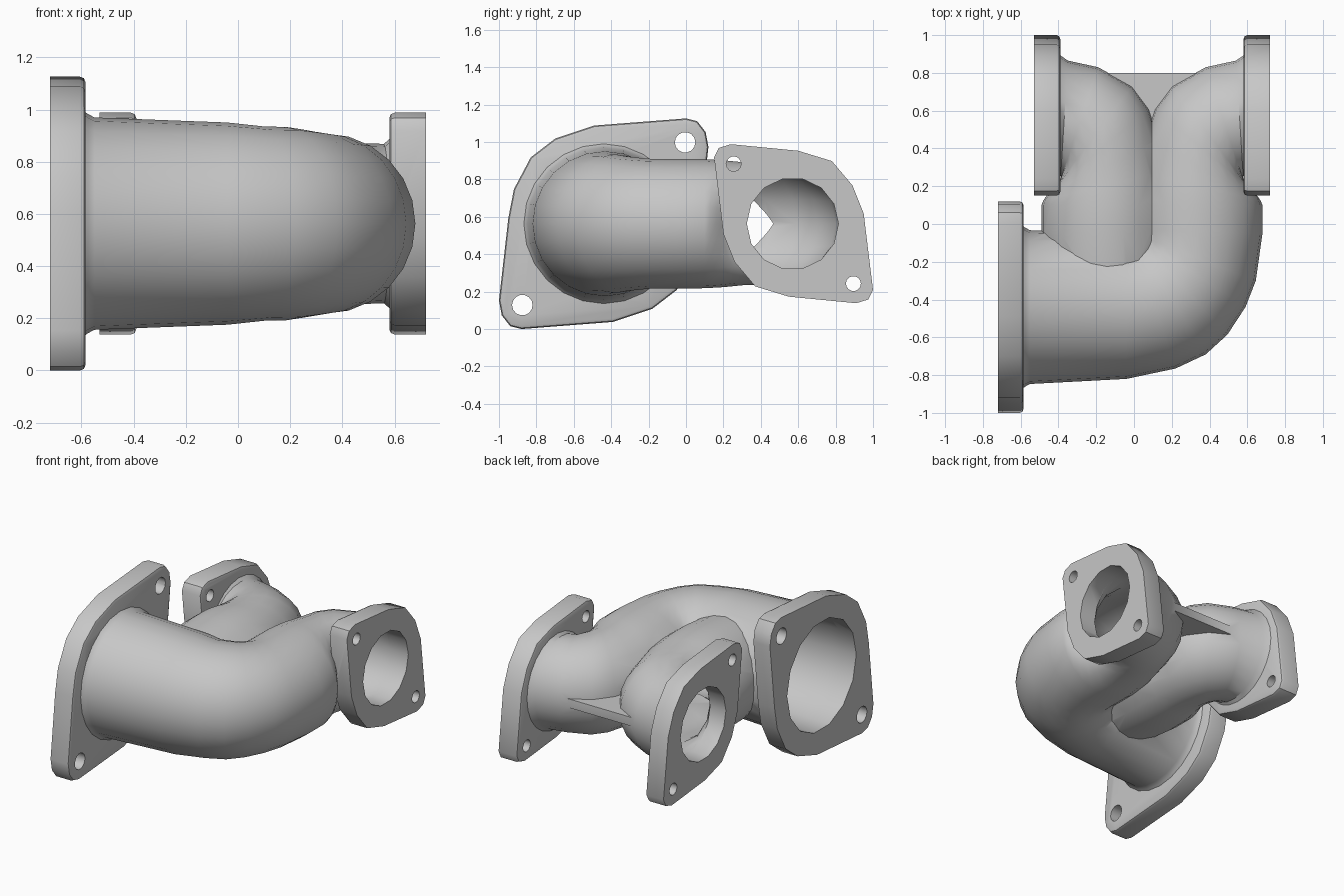
import bpy
import bmesh
from math import cos, sin, pi
from mathutils import Vector, Matrix

if "Cube" in bpy.data.objects:
    bpy.data.objects.remove(bpy.data.objects["Cube"], do_unlink=True)

MID_Z = 0.563     # height of every pipe centre
MID_X = 0.095     # plane between the two branches
GREY = (0.57, 0.57, 0.57, 1)

metal = bpy.data.materials.new("cast_grey")
metal.use_nodes = True
metal.diffuse_color = GREY
metal.node_tree.nodes["Principled BSDF"].inputs["Base Color"].default_value = GREY


def finish(bm, name):
    bmesh.ops.recalc_face_normals(bm, faces=bm.faces[:])
    mesh = bpy.data.meshes.new(name)
    bm.to_mesh(mesh)
    bm.free()
    mesh.materials.append(metal)
    obj = bpy.data.objects.new(name, mesh)
    bpy.context.collection.objects.link(obj)
    return obj


def tube(name, rows, sides):
    """Solid swept pipe; each row gives its right and left edge in plan."""
    bm = bmesh.new()
    rings = []
    for rx, ry, lx, ly in rows:
        right, left = Vector((rx, ry, MID_Z)), Vector((lx, ly, MID_Z))
        centre, arm = (right + left) / 2, (right - left) / 2
        up = Vector((0, 0, arm.length))
        rings.append([bm.verts.new(centre + arm * cos(2 * pi * i / sides)
                                   + up * sin(2 * pi * i / sides)) for i in range(sides)])
    for a, b in zip(rings, rings[1:]):
        for i in range(sides):
            j = (i + 1) % sides
            bm.faces.new((a[i], a[j], b[j], b[i]))
    bm.faces.new(rings[0][::-1])
    bm.faces.new(rings[-1])
    return finish(bm, name)


def prism(name, points, shift, bevel_x=None):
    """Extruded outline, with the rim at bevel_x softened."""
    bm = bmesh.new()
    face = bm.faces.new([bm.verts.new(p) for p in points])
    new = bmesh.ops.extrude_face_region(bm, geom=[face], use_keep_orig=True)["geom"]
    bmesh.ops.translate(bm, vec=shift, verts=[g for g in new if isinstance(g, bmesh.types.BMVert)])
    if bevel_x is not None:
        rim = [e for e in bm.edges if all(abs(v.co.x - bevel_x) < 1e-4 for v in e.verts)]
        bmesh.ops.bevel(bm, geom=rim, offset=0.02, segments=2, profile=0.5, affect='EDGES')
    return finish(bm, name)


def drill(name, x, y, z, radius):
    bm = bmesh.new()
    bmesh.ops.create_cone(bm, cap_ends=True, segments=14, radius1=radius, radius2=radius, depth=0.4,
                          matrix=Matrix.Translation((x, y, z)) @ Matrix.Rotation(pi / 2, 4, 'Y'))
    return finish(bm, name)


def combine(obj, other, operation):
    mod = obj.modifiers.new(operation.lower(), 'BOOLEAN')
    mod.operation = operation
    mod.solver = 'EXACT'
    mod.use_self = True
    mod.object = other
    bpy.context.view_layer.objects.active = obj
    bpy.ops.object.modifier_apply(modifier=mod.name)


def discard(objs):
    for o in objs:
        bpy.data.objects.remove(o, do_unlink=True)


def mirrored(rows):
    return [(2 * MID_X - rx, ry, 2 * MID_X - lx, ly) for rx, ry, lx, ly in rows]


def shrink(rows, f=0.9):
    out = []
    for rx, ry, lx, ly in rows:
        cx, cy = (rx + lx) / 2, (ry + ly) / 2
        out.append((cx + (rx - cx) * f, cy + (ry - cy) * f, cx + (lx - cx) * f, cy + (ly - cy) * f))
    return out


# Plan edges of the pipes
collar = [(-.61, -.885, -.61, .005), (-.575, -.86, -.575, -.02), (-.55, -.847, -.55, -.033)]
trunk = [(-.04, -.82, -.04, -.045), (.22, -.765, -.02, -.06), (.38, -.69, -.01, -.06),
         (.495, -.585, 0, -.06), (.59, -.44, 0, -.055), (.645, -.3, 0, -.05)]
elbow = [(.68, -.05, -.01, -.03), (.68, .1, -.01, .1), (.67, .125, .01, .28), (.645, .16, .055, .45),
         (.615, .19, .11, .61), (.59, .215, .2, .73), (.575, .245, .38, .83)]
outlet = [(.578, .255, .54, .865), (.605, .22, .605, .91)]
stub = [(.655, -.3, .01, -.3)]
mouth = [(.6, .325, .6, .815), (.8, .325, .8, .815)]

# Forked pipe body with the web between its branches
body = tube("pipe_body", collar + trunk + elbow + outlet, 24)
branch = tube("side_branch", mirrored(stub + elbow + outlet), 24)
web = prism("web", [(-.2, .8, .535), (.39, .8, .535), (MID_X, .5, .535)], (0, 0, .06))
for part in (branch, web):
    combine(body, part, 'UNION')
discard([branch, web])

# Passages
inlet = [(-.8, -.815, -.8, -.065), (-.55, -.813, -.55, -.067)]
main_bore = tube("main_bore", inlet + shrink(trunk + elbow) + mouth, 14)
side_bore = tube("side_bore", mirrored(shrink(stub + elbow) + mouth), 14)
for bore in (main_bore, side_bore):
    combine(body, bore, 'DIFFERENCE')

# Flange outlines: half of each, repeated by a half turn
big_half = [(.44, .563), (.5, .548), (.545, .49), (.56, .41), (.51, -.03), (.48, -.185),
            (.39, -.355), (.26, -.455), (.05, -.525)]
small_half = [(-.425, .355), (-.40, .405), (-.335, .425), (.025, .39), (.205, .335),
              (.315, .205), (.375, .055)]


def flange(name, half, x_face, x_back, y, bolt, radius, bore):
    outline = half + [(-a, -b) for a, b in half]
    obj = prism(name, [(x_face, y + a, MID_Z + b) for a, b in outline], (x_back - x_face, 0, 0), x_back)
    holes = [drill("bolt_hole", x_face, y + s * bolt[0], MID_Z + s * bolt[1], radius) for s in (1, -1)]
    for cutter in holes + [bore]:
        combine(obj, cutter, 'DIFFERENCE')
    discard(holes)
    return obj


parts = [
    body,
    flange("inlet_flange", big_half, -.72, -.585, -.44, (.435, .435), .055, main_bore),
    flange("left_outlet_flange", small_half, .72, .58, .575, (-.32, .32), .04, main_bore),
    flange("right_outlet_flange", small_half, -.53, -.39, .575, (-.32, .32), .04, side_bore),
]
discard([main_bore, side_bore])

# Smooth shading with crisp edges
for obj in parts:
    bpy.ops.object.select_all(action='DESELECT')
    obj.select_set(True)
    bpy.context.view_layer.objects.active = obj
    bpy.ops.object.shade_smooth_by_angle(angle=0.6)
